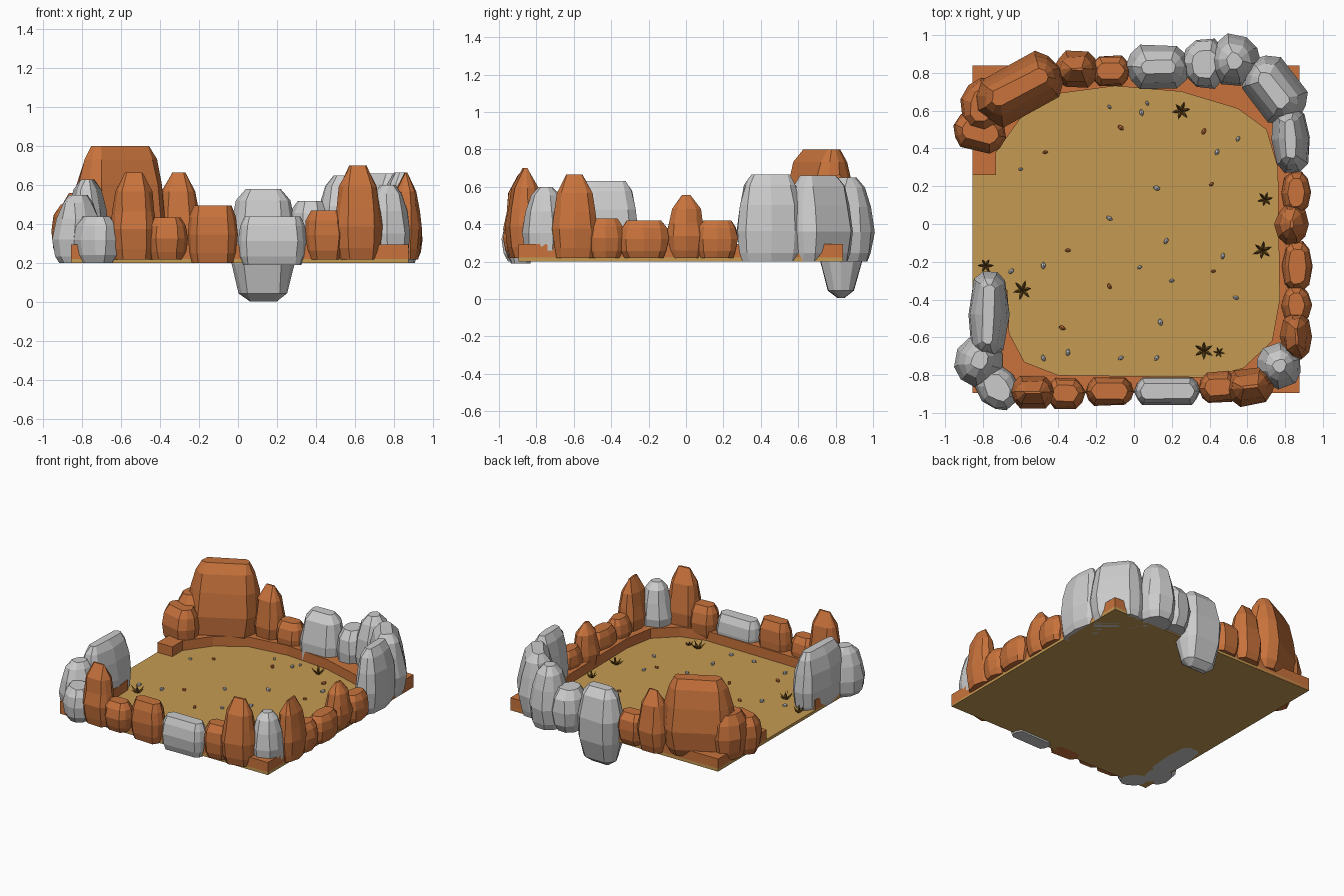
import bpy, bmesh, math, random
from mathutils import Vector, Matrix

if "Cube" in bpy.data.objects:
    bpy.data.objects.remove(bpy.data.objects["Cube"])

rng = random.Random(4)


def material(name, rgb):
    m = bpy.data.materials.new(name)
    m.diffuse_color = (*rgb, 1)
    m.use_nodes = True
    m.node_tree.nodes["Principled BSDF"].inputs["Base Color"].default_value = m.diffuse_color
    return m


ORANGE = material("orange_rock", (0.58, 0.17, 0.045))
SAND = material("sand", (0.56, 0.33, 0.085))
TWIG = material("dry_plant", (0.15, 0.07, 0.012))


def finish(name, bm, mat=None):
    bmesh.ops.recalc_face_normals(bm, faces=bm.faces)
    me = bpy.data.meshes.new(name)
    bm.to_mesh(me)
    bm.free()
    ob = bpy.data.objects.new(name, me)
    bpy.context.collection.objects.link(ob)
    if mat:
        me.materials.append(mat)
    return ob


def slab(name, outline, z0, z1, mat):
    bm = bmesh.new()
    f = bm.faces.new([bm.verts.new((x, y, z0)) for x, y in outline])
    ext = bmesh.ops.extrude_face_region(bm, geom=[f], use_keep_orig=True)
    up = [v for v in ext["geom"] if isinstance(v, bmesh.types.BMVert)]
    bmesh.ops.translate(bm, verts=up, vec=(0, 0, z1 - z0))
    return finish(name, bm, mat)


# Silhouettes: (height fraction, width fraction)
LOW = [(0, .68), (.18, .9), (.5, 1), (.8, .88), (1, .55)]
PEAK = [(0, .72), (.12, .88), (.35, 1), (.55, .85), (.78, .68), (1, .08)]
BLOB = [(0, .15), (.07, .6), (.33, .95), (.62, 1), (.9, .72), (1, .3)]
BIG = [(0, .75), (.1, .9), (.35, 1), (.65, .85), (.88, .62), (1, .3)]


def rock(name, x, y, hx, hy, z0, z1, profile, mat=None, rot=0, lean=(0, 0)):
    """Stack of chamfered-rectangle rings, wobbling slightly."""
    bm = bmesh.new()
    m = min(hx, hy)
    turn = Matrix.Rotation(math.radians(rot), 3, 'Z')
    rings = []
    for t, s in profile:
        a, b = hx - (1 - s) * m, hy - (1 - s) * m
        c = 0.42 * m * s
        d = 0.22 * m * s
        pts = [(a - d, -b + c), (a, 0), (a - d, b - c), (a - c - d, b), (-a + c + d, b),
               (-a + d, b - c), (-a, 0), (-a + d, -b + c), (-a + c + d, -b), (a - c - d, -b)]
        ring = []
        for px, py in pts:
            j = 0.05 * m
            p = turn @ Vector((px + rng.uniform(-j, j), py + rng.uniform(-j, j), 0))
            ring.append(bm.verts.new((x + p.x + lean[0] * t, y + p.y + lean[1] * t,
                                      z0 + (z1 - z0) * t)))
        rings.append(ring)
    n = len(rings[0])
    for r, q in zip(rings, rings[1:]):
        for i in range(n):
            bm.faces.new((r[i], r[(i + 1) % n], q[(i + 1) % n], q[i]))
    bm.faces.new(rings[0])
    bm.faces.new(rings[-1])
    return finish(name, bm, mat)


# Sand floor and raised rim, open on the left side
X0, X1, Y0, Y1 = -.855, .875, -.895, .84
slab("sand_floor", [(X0, Y0), (X1, Y0), (X1, Y1), (X0, Y1)], .2, .222, SAND)
slab("rock_rim", [
    (X0, .26), (X0, Y1), (X1, Y1), (X1, Y0), (X0, Y0), (X0, -.32),
    (-.67, -.35), (-.66, -.58), (-.58, -.73), (-.4, -.8), (.4, -.81), (.58, -.76),
    (.73, -.62), (.77, -.4), (.76, .3), (.7, .5), (.55, .61), (.25, .7),
    (-.1, .73), (-.4, .69), (-.6, .56), (-.73, .38), (-.73, .26)], .203, .295, ORANGE)

O = ORANGE
# Front row
rock("front_peak_left", -.535, -.89, .12, .085, .22, .665, PEAK, O)
rock("front_shoulder_left", -.365, -.895, .105, .08, .22, .435, LOW, O)
rock("front_low_rock", -.13, -.885, .13, .075, .2, .495, LOW, O)
rock("front_grey_rock", .175, -.885, .175, .072, .19, .44, LOW)
rock("front_shoulder_right", .45, -.865, .11, .08, .22, .47, LOW, O, 5)
rock("front_peak_right", .615, -.86, .13, .095, .22, .7, PEAK, O, 10)
# Right row
rock("corner_grey_rock", .77, -.75, .12, .115, .22, .6, BIG, None, 20)
rock("right_peak_front", .86, -.595, .085, .12, .22, .665, PEAK, O)
rock("right_shoulder_front", .86, -.43, .08, .1, .22, .43, LOW, O)
rock("right_low_rock", .865, -.225, .082, .13, .22, .42, LOW, O)
rock("right_peak_back", .835, .0, .09, .105, .22, .555, PEAK, O)
rock("right_shoulder_back", .86, .165, .08, .11, .22, .42, LOW, O)
rock("right_grey_rock", .83, .45, .105, .175, .2, .665, BIG, None, 3)
# Back right grey bend
rock("bend_grey_side", .74, .71, .2, .13, .2, .66, BIG, None, -52)
rock("bend_grey_back", .53, .865, .14, .135, .2, .65, BIG, None, -6)
rock("bend_grey_low", .375, .85, .13, .13, .21, .52, LOW)
# Back row
rock("hanging_grey_rock", .13, .83, .17, .115, .005, .58, BLOB)
rock("back_low_rock", -.125, .81, .11, .08, .22, .45, LOW, O)
rock("back_peak", -.305, .82, .12, .095, .22, .665, PEAK, O)
rock("back_large_rock", -.615, .705, .255, .135, .24, .8, BIG, O, 28, (.01, .02))
rock("back_left_flank", -.8, .63, .12, .14, .23, .56, LOW, O, -12)
rock("back_left_shoulder", -.815, .49, .145, .1, .23, .5, LOW, O, -14)
# Front left grey bend
rock("left_grey_rock", -.77, -.48, .11, .23, .2, .63, BIG, None, -2)
rock("left_grey_middle", -.82, -.72, .13, .14, .2, .55, BIG, None, -25)
rock("left_grey_low", -.725, -.865, .11, .125, .2, .44, LOW, None, 42)


# Pebbles
def pebble(name, x, y, mat):
    bm = bmesh.new()
    bmesh.ops.create_icosphere(bm, subdivisions=1, radius=1)
    r = rng.uniform(.014, .022)
    bmesh.ops.transform(bm, verts=bm.verts, matrix=Matrix.Translation((x, y, .229))
                        @ Matrix.Rotation(rng.uniform(0, 3.1), 4, 'Z')
                        @ Matrix.Diagonal((r, r * .62, r * .75, 1)))
    finish(name, bm, mat)


grey = [(-.13, .62), (.04, .59), (.07, .64), (.55, .45), (.44, .38), (-.6, .29), (.12, .19),
        (-.13, .03), (.17, -.09), (.47, -.17), (.03, -.23), (-.48, -.22), (-.65, -.25),
        (.2, -.3), (.54, -.39), (.14, -.52), (-.35, -.68), (-.48, -.71), (-.07, -.71), (.12, -.71)]
warm = [(-.07, .51), (.37, .49), (-.47, .38), (.41, .21), (-.35, -.14), (.42, -.25),
        (-.13, -.33), (-.38, -.55)]
for i, (x, y) in enumerate(grey):
    pebble(f"grey_pebble_{i}", x, y, None)
for i, (x, y) in enumerate(warm):
    pebble(f"orange_pebble_{i}", x, y, O)


# Dry plants: a ring of outward-curving spikes plus one upright
def plant(name, x, y, size):
    bm = bmesh.new()
    start = rng.uniform(0, 6)
    for k in range(7):
        a = start + k * math.tau / 6
        reach = size * (.15 if k == 6 else rng.uniform(.8, 1.05))
        h = size * (1.3 if k == 6 else rng.uniform(.7, 1.1))
        out = Vector((math.cos(a), math.sin(a), 0))
        side = Vector((-out.y, out.x, 0)) * size * .17
        base = Vector((x, y, .218))
        mid = base + out * reach * .55 + Vector((0, 0, h * .4))
        up = Vector((0, 0, size * .2))
        r0 = [bm.verts.new(base + d) for d in (side, -side, up)]
        r1 = [bm.verts.new(mid + d) for d in (side * .8, -side * .8, up)]
        tip = bm.verts.new(base + out * reach + Vector((0, 0, h)))
        bm.faces.new(r0)
        for i in range(3):
            j = (i + 1) % 3
            bm.faces.new((r0[i], r0[j], r1[j], r1[i]))
            bm.faces.new((r1[i], r1[j], tip))
    finish(name, bm, TWIG)


for i, (x, y, s) in enumerate([(.25, .6, .055), (.695, .13, .045), (.68, -.14, .055),
                               (-.785, -.22, .045), (-.59, -.35, .055), (.37, -.67, .055),
                               (.45, -.68, .03), (-.56, -.78, .05)]):
    plant(f"dry_plant_{i}", x, y, s)
